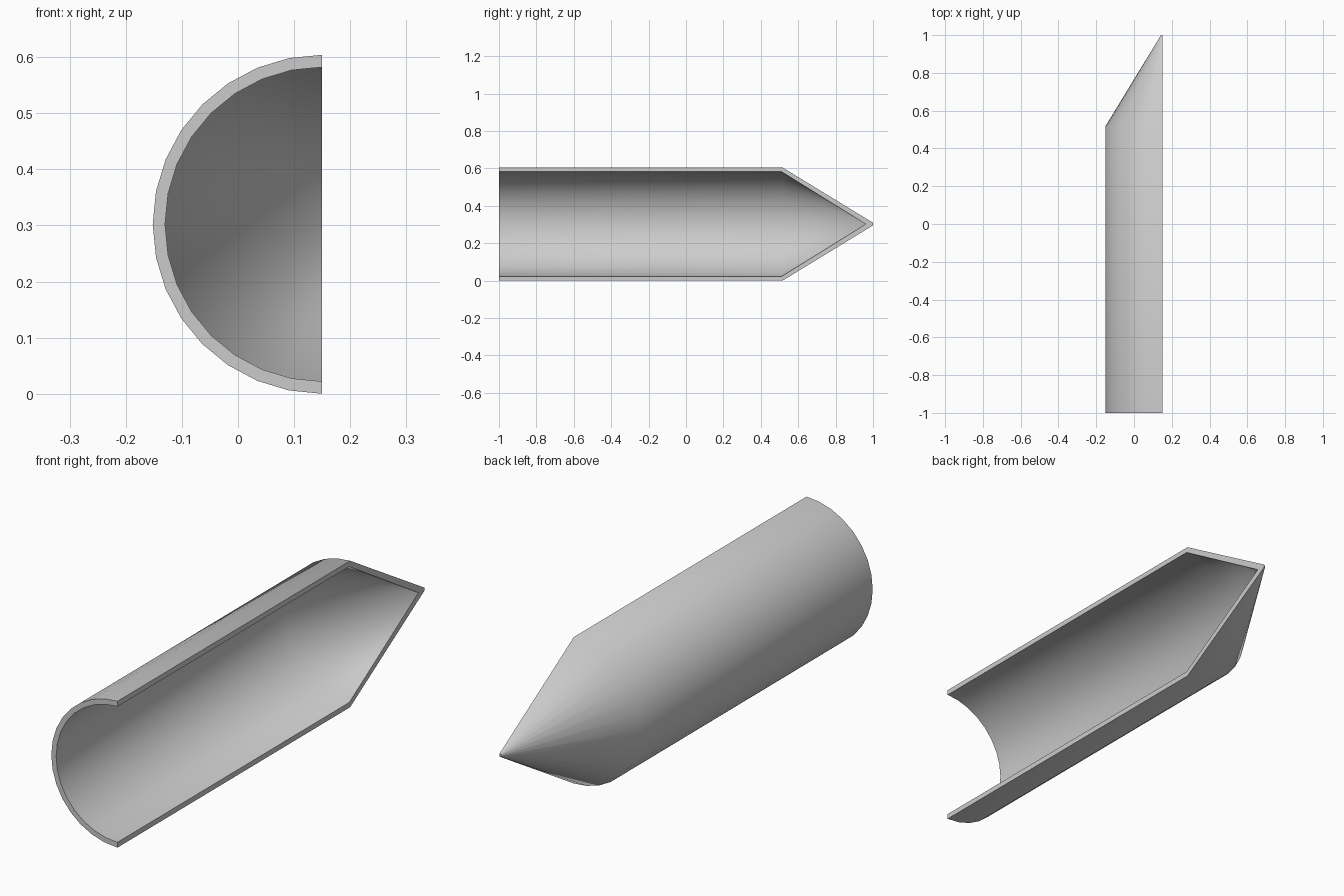
import bpy, bmesh, math

if "Cube" in bpy.data.objects:
    bpy.data.objects.remove(bpy.data.objects["Cube"])

# half-shell of revolution about an axis parallel to y
AX, AZ = 0.15, 0.302
STEPS = 16
# closed wall section as (y, radius): outer skin, then inner skin
profile = [(-1.0, 0.302), (0.517, 0.302), (1.0, 0.007), (1.0, 0.0),
           (0.962, 0.0), (0.511, 0.28), (-1.0, 0.28)]

bm = bmesh.new()
rings = []
for i in range(STEPS + 1):
    a = math.pi / 2 + math.pi * i / STEPS
    rings.append([bm.verts.new((AX + r * math.cos(a), y, AZ + r * math.sin(a)))
                  for y, r in profile])

# skins and front rim
n = len(profile)
for r0, r1 in zip(rings, rings[1:]):
    for j in range(n):
        k = (j + 1) % n
        if profile[j][1] == 0 and profile[k][1] == 0:
            continue
        bm.faces.new((r0[j], r0[k], r1[k], r1[j]))

# flat cut edges, split into quads across the wall
for ring in (rings[0], rings[-1]):
    bm.faces.new((ring[0], ring[1], ring[5], ring[6]))
    bm.faces.new((ring[1], ring[2], ring[3], ring[4], ring[5]))

bmesh.ops.remove_doubles(bm, verts=bm.verts, dist=1e-5)
bmesh.ops.recalc_face_normals(bm, faces=bm.faces)
mesh = bpy.data.meshes.new("half_shell")
bm.to_mesh(mesh)
bm.free()

shell = bpy.data.objects.new("half_shell", mesh)
bpy.context.collection.objects.link(shell)

mat = bpy.data.materials.new("light grey")
mat.diffuse_color = (0.6, 0.6, 0.6, 1)
mat.use_nodes = True
mat.node_tree.nodes["Principled BSDF"].inputs["Base Color"].default_value = mat.diffuse_color
mesh.materials.append(mat)

# smooth skins, crisp rims
bpy.context.view_layer.objects.active = shell
shell.select_set(True)
bpy.ops.object.shade_smooth_by_angle(angle=math.radians(40))
